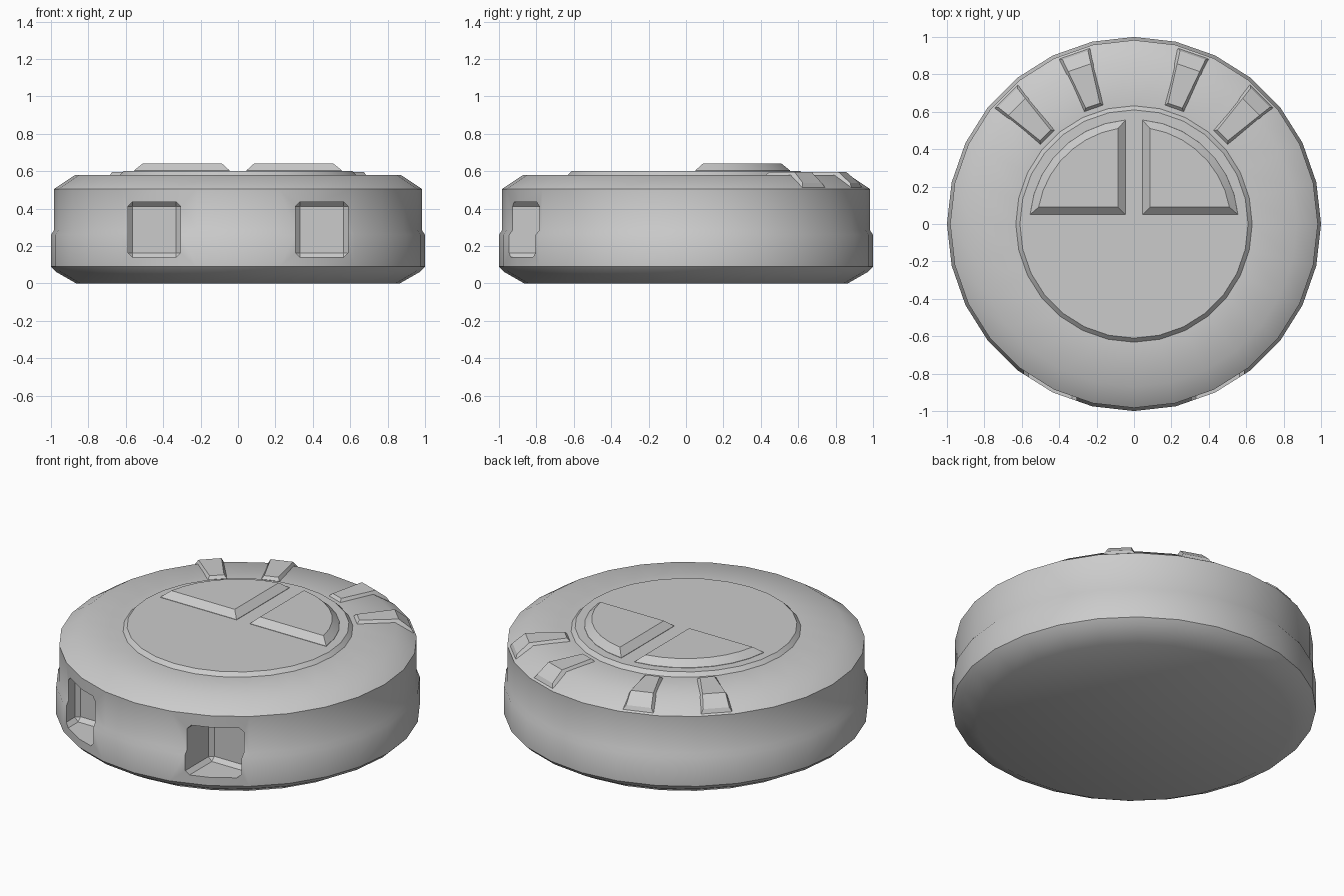
import bpy, bmesh
from math import sin, cos, asin, acos, radians, pi

if "Cube" in bpy.data.objects:
    bpy.data.objects.remove(bpy.data.objects["Cube"])

SIDES = 28


def make_object(name, verts, faces, angle=35):
    me = bpy.data.meshes.new(name)
    me.from_pydata(verts, [], faces)
    bm = bmesh.new()
    bm.from_mesh(me)
    bmesh.ops.recalc_face_normals(bm, faces=bm.faces)
    bm.to_mesh(me)
    bm.free()
    ob = bpy.data.objects.new(name, me)
    bpy.context.collection.objects.link(ob)
    smooth(ob, angle)
    return ob


def smooth(ob, angle):
    for p in ob.data.polygons:
        p.use_smooth = True
    ob.data.set_sharp_from_angle(angle=radians(angle))


def loft(name, rings, closed=True, angle=35):
    """Join equal-length rings with quads and cap both ends."""
    n = len(rings[0])
    verts = [v for r in rings for v in r]
    faces = [(k * n + i, k * n + (i + 1) % n, (k + 1) * n + (i + 1) % n, (k + 1) * n + i)
             for k in range(len(rings) - 1) for i in range(n)]
    faces += [tuple(range(n)), tuple((len(rings) - 1) * n + i for i in range(n))]
    return make_object(name, verts, faces, angle)


# Round body with belt line, chamfered rims and raised top disc
profile = [(0.865, 0), (0.97, 0.06), (1.0, 0.09), (1.0, 0.26), (0.983, 0.285), (0.983, 0.505),
           (0.87, 0.58), (0.632, 0.58), (0.61, 0.602)]
body = loft("body", [[(r * cos(2 * pi * i / SIDES), r * sin(2 * pi * i / SIDES), z)
                      for i in range(SIDES)] for r, z in profile])

# Two bevelled square sockets cut straight back into the front
for s in (-1, 1):
    x0, x1, y0, y1, z0, z1 = 0.308, 0.588, -1.2, -0.70, 0.14, 0.435
    rings = [[(s * x, y, z) for x, y in ((x0, y0), (x1, y0), (x1, y1), (x0, y1))] for z in (z0, z1)]
    cutter = loft("socket_cutter", rings)
    cutter.hide_render = True
    bm = bmesh.new()
    bm.from_mesh(cutter.data)
    bmesh.ops.bevel(bm, geom=bm.edges[:], offset=0.023, segments=1, affect='EDGES')
    bm.to_mesh(cutter.data)
    bm.free()
    mod = body.modifiers.new("socket", 'BOOLEAN')
    mod.operation, mod.solver, mod.object = 'DIFFERENCE', 'EXACT', cutter
    bpy.context.view_layer.objects.active = body
    bpy.ops.object.modifier_apply(modifier=mod.name)
    bpy.data.objects.remove(cutter)
smooth(body, 35)


# Two quarter-disc buttons on the top
def quarter(s, r, x, y, z, steps=7):
    a, b = asin(y / r), acos(x / r)
    arc = [a + (b - a) * i / steps for i in range(steps + 1)]
    return [(s * x, y, z)] + [(s * r * cos(t), r * sin(t), z) for t in arc]


for s, side in ((-1, "left"), (1, "right")):
    loft(side + "_button", [quarter(s, 0.56, 0.043, 0.048, 0.59),
                            quarter(s, 0.558, 0.045, 0.05, 0.604),
                            quarter(s, 0.518, 0.085, 0.09, 0.64)], angle=30)

# Four tapered tabs folded over the back rim
stations = [  # (base r, base half width, base z, top r, top half width, top z)
    (0.65, 0.057, 0.575, 0.67, 0.040, 0.596),
    (0.87, 0.081, 0.565, 0.885, 0.064, 0.596),
    (0.968, 0.092, 0.505, 0.955, 0.072, 0.537)]
for turn in (-45, -19.2, 19.2, 45):
    t = radians(90 - turn)

    def place(r, w, z):
        return (r * cos(t) - w * sin(t), r * sin(t) + w * cos(t), z)

    loft("rim_tab", [[place(br, -bw, bz), place(tr, -tw, tz), place(tr, tw, tz), place(br, bw, bz)]
                     for br, bw, bz, tr, tw, tz in stations], angle=20)
